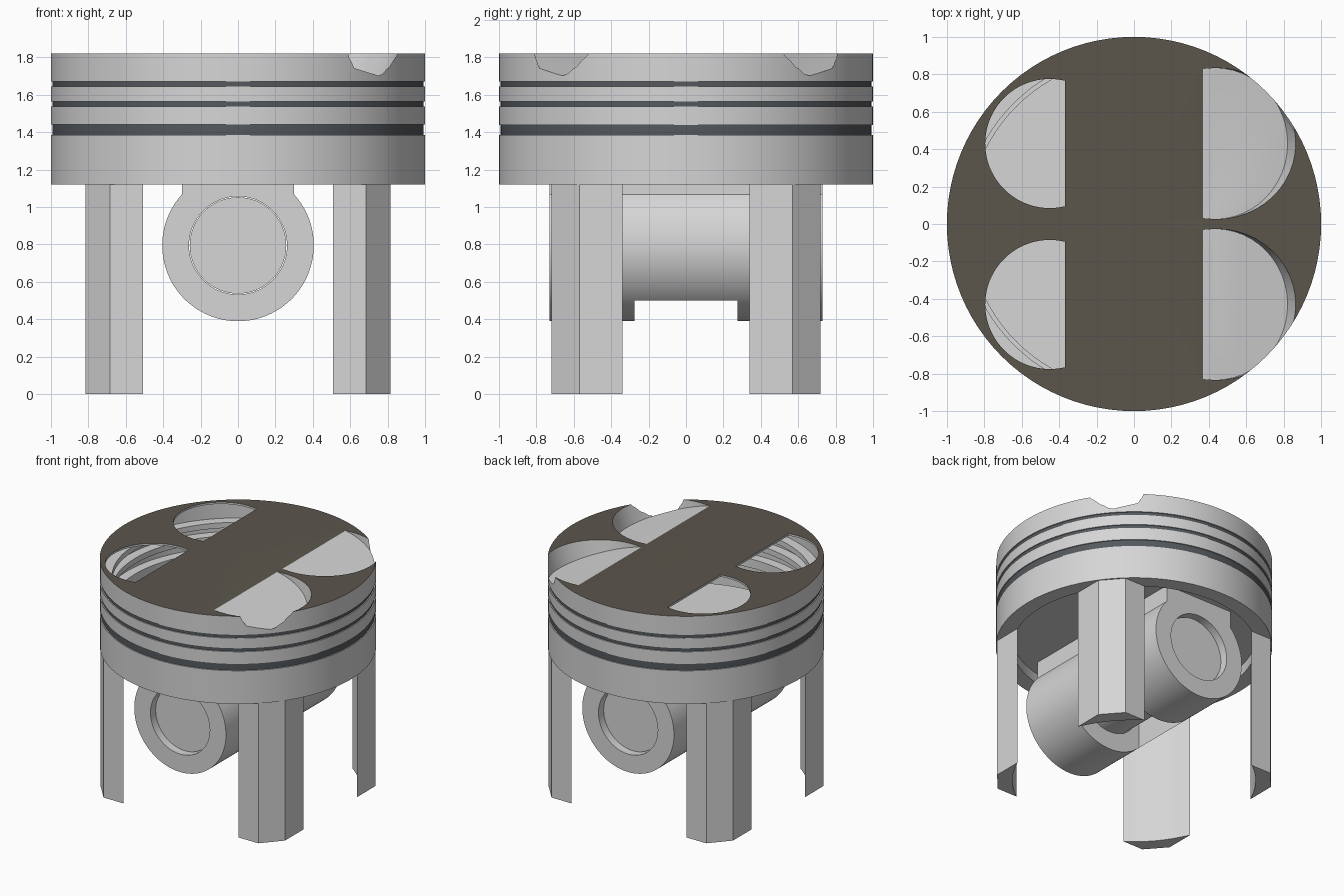
import bpy, bmesh, math
from mathutils import Matrix

if "Cube" in bpy.data.objects:
    bpy.data.objects.remove(bpy.data.objects["Cube"])

SEG = 96


def material(name, rgb):
    m = bpy.data.materials.new(name)
    m.diffuse_color = (*rgb, 1)
    m.use_nodes = True
    m.node_tree.nodes["Principled BSDF"].inputs["Base Color"].default_value = m.diffuse_color
    return m


ALLOY = material("light grey alloy", (0.67, 0.67, 0.68))
CARBON = material("dark brown crown", (0.105, 0.094, 0.073))
RING = material("dark slate ring", (0.09, 0.1, 0.11))


def finish(name, bm, mat=ALLOY):
    bmesh.ops.remove_doubles(bm, verts=bm.verts, dist=1e-5)
    bmesh.ops.recalc_face_normals(bm, faces=bm.faces)
    me = bpy.data.meshes.new(name)
    bm.to_mesh(me)
    bm.free()
    me.materials.append(mat)
    ob = bpy.data.objects.new(name, me)
    bpy.context.collection.objects.link(ob)
    return ob


def prism(name, pts, z0, z1, mat=ALLOY, matrix=Matrix()):
    """Extrude a flat outline from z0 to z1."""
    bm = bmesh.new()
    face = bm.faces.new([bm.verts.new((x, y, z0)) for x, y in pts])
    ext = bmesh.ops.extrude_face_region(bm, geom=[face])["geom"]
    bmesh.ops.translate(bm, vec=(0, 0, z1 - z0),
                        verts=[v for v in ext if isinstance(v, bmesh.types.BMVert)])
    bm.transform(matrix)
    return finish(name, bm, mat)


def lathe(name, profile, closed, mat=ALLOY):
    """Spin an (r, z) profile about the z axis."""
    bm = bmesh.new()
    vs = [bm.verts.new((r, 0, z)) for r, z in profile]
    es = [bm.edges.new(p) for p in zip(vs, vs[1:] + vs[:1] if closed else vs[1:])]
    bmesh.ops.spin(bm, geom=vs + es, cent=(0, 0, 0), axis=(0, 0, 1),
                   angle=math.tau, steps=SEG, use_duplicate=False)
    return finish(name, bm, mat)


def arc(cx, cy, r, a0, a1, n):
    return [(cx + r * math.cos(a0 + (a1 - a0) * i / n),
             cy + r * math.sin(a0 + (a1 - a0) * i / n)) for i in range(n + 1)]


def circle(cx, cy, r, n=SEG):
    return arc(cx, cy, r, 0, math.tau, n)[:-1]


def box(x, y):
    return [(-x, -y), (x, -y), (x, y), (-x, y)]


def activate(ob):
    bpy.ops.object.select_all(action='DESELECT')
    ob.select_set(True)
    bpy.context.view_layer.objects.active = ob


def boolean(ob, other, op='DIFFERENCE'):
    activate(ob)
    mod = ob.modifiers.new("cut", 'BOOLEAN')
    mod.object, mod.operation, mod.solver = other, op, 'EXACT'
    bpy.ops.object.modifier_apply(modifier=mod.name)


helpers = []


def helper(ob):
    ob.hide_render = True
    helpers.append(ob)
    return ob


# Valve pocket cutters: D-shaped openings on the left, tilted discs on the right
left_cutters, right_cutters = [], []
for s in (1, -1):
    a = math.acos(0.08 / 0.345)
    d = arc(-0.45, 0.43 * s, 0.345, a, math.tau - a, 48)
    left_cutters.append(helper(prism("left_pocket_cutter", d, 1.75, 2.0)))
    tilt = Matrix.Translation((0.37, 0.43 * s, 1.82)) @ Matrix.Rotation(0.3, 4, 'Y')
    right_cutters.append(helper(prism("right_pocket_cutter", circle(0.068, 0, 0.404, 48),
                                      0, 0.5, matrix=tilt)))

# Crown: thin hollow drum, grooves showing as ribs inside, recessed underside
GROOVES = [(1.385, 1.44), (1.537, 1.565), (1.645, 1.672)]
outer = [(0, 1.2), (0.88, 1.2), (0.88, 1.12), (1, 1.12)]
inner = [(0, 1.21), (0.89, 1.21), (0.89, 1.13), (0.985, 1.13)]
for lo, hi in GROOVES:
    outer += [(1, lo), (0.92, lo), (0.92, hi), (1, hi)]
    inner += [(0.985, lo - 0.008), (0.91, lo - 0.008), (0.91, hi + 0.008), (0.985, hi + 0.008)]
outer += [(1, 1.82), (0, 1.82)]
inner += [(0.985, 1.805), (0, 1.805)]
crown = lathe("crown", outer, False)
boolean(crown, helper(lathe("cavity_cutter", inner, False)))
for c in left_cutters + right_cutters:
    boolean(crown, c)
crown.data.materials.clear()
crown.data.materials.append(ALLOY)
crown.data.materials.append(CARBON)
for p in crown.data.polygons:
    p.material_index = int(p.normal.z > 0.99 and p.center.z > 1.815)

# Piston rings seated in the grooves
rings = [lathe("piston_ring", [(0.915, lo), (0.992, lo), (0.992, hi), (0.915, hi)], True, RING)
         for lo, hi in GROOVES]

# Sloping floors of the right valve pockets
limit = helper(prism("pocket_limit", circle(0, 0, 0.99), 1.5, 2.0))
seats = []
for s, c in zip((1, -1), right_cutters):
    seat = prism("pocket_floor", circle(0.47, 0.43 * s, 0.42, 64), 1.676, 1.815)
    boolean(seat, limit, 'INTERSECT')
    boolean(seat, c)
    seats.append(seat)

# Skirt legs: chamfered outside, hollowed by a round inner face
a0, a1 = math.atan2(0.72, 0.507), math.atan2(0.34, 0.815)
outline = [(0.815, 0.34), (0.815, 0.57), (0.683, 0.72), (0.507, 0.72)]
outline += arc(0, 0, 0.88, a0, a1, 12)[1:-1]
legs = [prism("skirt_leg", [(x * sx, y * sy) for x, y in outline], 0, 1.125)
        for sx in (1, -1) for sy in (1, -1)]

# Pin boss: round lower part with a straight saddle, drilled and slotted
R, PIN_Z, HALF = 0.405, 0.795, 0.73
lying = Matrix.Translation((0, 0, PIN_Z)) @ Matrix.Rotation(math.pi / 2, 4, 'X')
b = math.acos(0.3 / R)
section = [(0.3, 1.205 - PIN_Z), (-0.3, 1.205 - PIN_Z)]
section += arc(0, 0, R, math.pi - b, math.tau + b, 72)
boss = prism("pin_boss", section, -HALF, HALF, matrix=lying)
boolean(boss, helper(prism("pin_hole_cutter", circle(0, 0, 0.262, 64), -1, 1, matrix=lying)))
boolean(boss, helper(prism("rod_slot_cutter", box(0.277, 0.275), 0.2, 1.1)))

# Wrist pin, set slightly back from the boss ends
pin = prism("wrist_pin", circle(0, 0, 0.258, 64), -HALF + 0.06, HALF - 0.06, matrix=lying)

for ob in [crown, boss, pin] + rings + seats + legs:
    activate(ob)
    bpy.ops.object.shade_smooth_by_angle(angle=math.radians(25))
for ob in helpers:
    bpy.data.objects.remove(ob)
